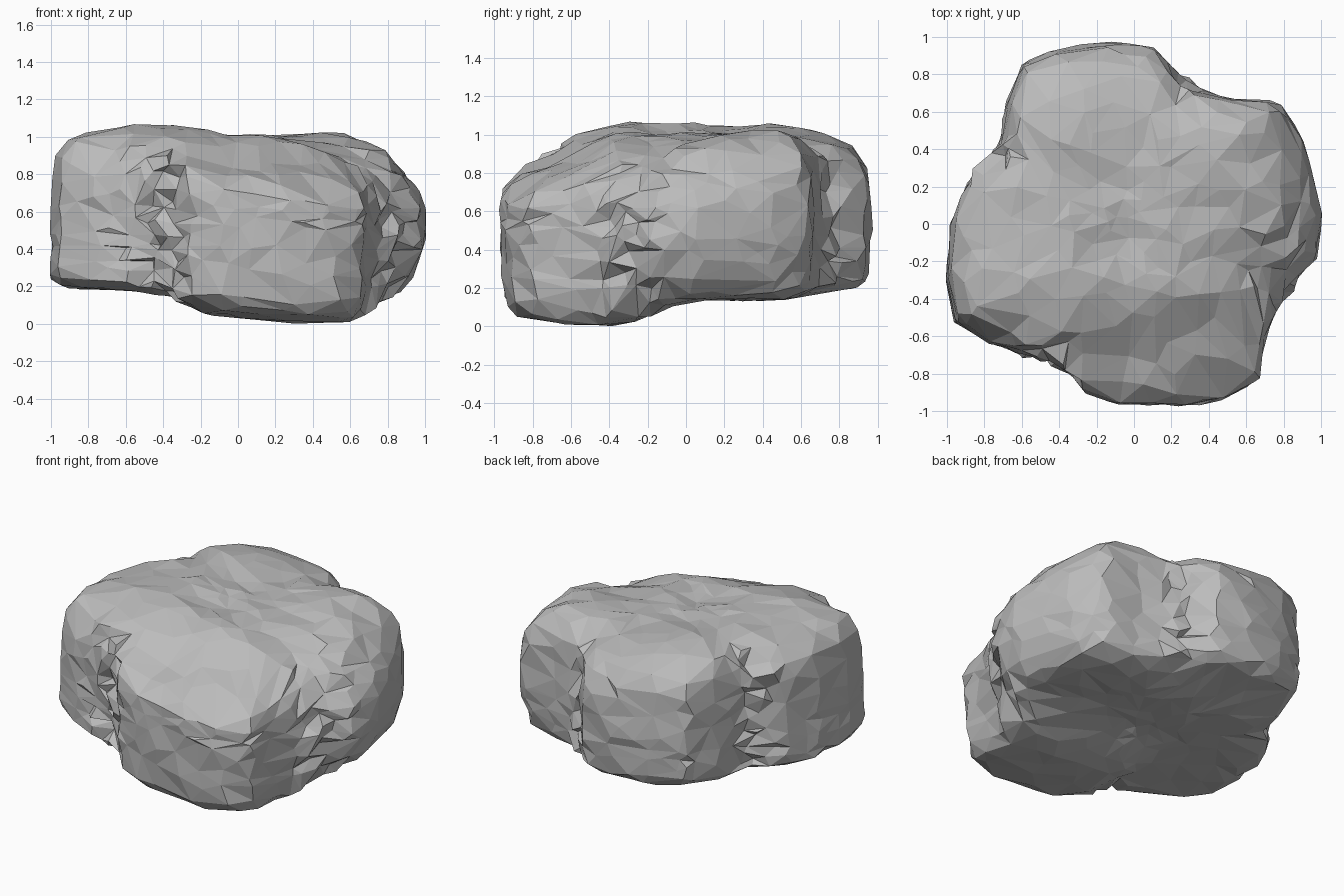
import bpy, bmesh, math, random
from mathutils import Vector, noise

random.seed(4)
cube = bpy.data.objects.get("Cube")
if cube:
    bpy.data.objects.remove(cube)

# Plan outline of the boulder, counter-clockwise
OUTLINE = [(1, .05), (.95, .3), (.88, .5), (.79, .635), (.7, .655), (.5, .67), (.35, .71),
           (.24, .77), (.17, .88), (.1, .94), (-.15, .965), (-.4, .935), (-.6, .85),
           (-.68, .65), (-.71, .45), (-.79, .33), (-.9, .2), (-.98, 0), (-1, -.3),
           (-.95, -.53), (-.8, -.62), (-.6, -.7), (-.36, -.77), (-.27, -.89),
           (-.1, -.96), (.25, -.965), (.5, -.93), (.67, -.82), (.69, -.65),
           (.76, -.45), (.87, -.3), (.98, -.15)]


def smooth(a, b, t):
    t = min(max((t - a) / (b - a), 0), 1)
    return t * t * (3 - 2 * t)


def outline_radius(dx, dy):
    """Distance from the axis to the outline in a unit direction."""
    for (ax, ay), (bx, by) in zip(OUTLINE, OUTLINE[1:] + OUTLINE[:1]):
        ca, cb = dx * ay - dy * ax, dx * by - dy * bx
        if ca <= 0 < cb and ax * dx + ay * dy > 0:
            t = ca / (ca - cb)
            return math.hypot(ax + t * (bx - ax), ay + t * (by - ay))
    return 1


def top_height(x, y):
    z = 1.0 + .055 * smooth(0, -.35, x) + .04 * smooth(.2, .5, x) * smooth(0, .4, y)
    z -= .08 * smooth(.7, .95, x)
    # Front lobe falls away forwards and to the side, the left shoulder less so
    front = smooth(-.4, -.1, x)
    z -= front * .44 * max(0, -y - .38) + (1 - front) * .4 * max(0, -y - .42)
    z -= .1 * smooth(0, .65, x) * smooth(.2, -.3, y)
    return z - .04 * smooth(.6, 1, y)


def bottom_height(x, y):
    lobe = smooth(-.42, -.1, x) * smooth(.1, -.4, y) * smooth(.9, .66, x)
    keel = .005 + .04 * smooth(.4, -.15, x) + .03 * smooth(-.5, -.95, y)
    return (.14 + .05 * smooth(-.1, -.8, x) + .05 * smooth(.4, .9, y)) * (1 - lobe) + keel * lobe


def broken(x, y):
    """How rough the stone is around its cracked corners."""
    spots = [(-.45, -.75, .36), (.83, -.3, .36), (-.78, .35, .2), (.25, .75, .15)]
    return max(smooth(r, 0, math.hypot(x - a, y - b)) for a, b, r in spots)


def shape(d):
    flat = max(math.hypot(d.x, d.y), 1e-6)
    dx, dy = d.x / flat, d.y / flat
    # Squared-off profile: sharp underneath and in front, softer on the right flank
    flank = smooth(.5, 1, dx)
    p = 13 - 4 * flank if d.z < 0 else 5.5 - 2 * flank + 7 * smooth(-.6, -1, dy)
    rise = abs(d.z) * 1.6
    k = (flat ** p + rise ** p) ** (-1 / p)
    f, h = flat * k, math.copysign(rise * k, d.z)
    r = outline_radius(dx, dy) * f
    r *= 1 - smooth(0, -1.4, h) * (.03 * smooth(-1, 0, dx) + .09 * flank)
    x, y = dx * r, dy * r
    high, low = top_height(x, y), bottom_height(x, y)
    z = .5 + h * ((high - .5) if h > 0 else (.5 - low))
    # Chipped layers on top and jagged cracks at the corners
    v = Vector((x, y, z))
    layers = noise.noise(Vector((x * 2.2, y * 5, z * 3)))
    chip = noise.noise(v * 5 + Vector((7, 3, 1)))
    rough = broken(x, y)
    if h > .8:
        v.z += .025 * layers + .015 * chip
    push = .015 * chip + rough * .09 * (noise.noise(v * 9) - .15)
    v.x += dx * push * f
    v.y += dy * push * f
    jitter = .007 + .018 * rough
    return v + Vector([random.uniform(-1, 1) * jitter for _ in range(3)])


# Boulder body
bm = bmesh.new()
bmesh.ops.create_icosphere(bm, subdivisions=5, radius=1)
for vert in bm.verts:
    vert.co = shape(vert.co.normalized())

# Rest the body on the ground
lowest = min(v.co.z for v in bm.verts)
bmesh.ops.translate(bm, verts=bm.verts, vec=(0, 0, -lowest))

mesh = bpy.data.meshes.new("boulder")
bm.to_mesh(mesh)
bm.free()
boulder = bpy.data.objects.new("boulder", mesh)
bpy.context.collection.objects.link(boulder)

# Irregular facets
facets = boulder.modifiers.new("facets", 'DECIMATE')
facets.ratio = .25

# Stone colour
stone = bpy.data.materials.new("grey stone")
stone.use_nodes = True
colour = (.5, .5, .5, 1)
stone.diffuse_color = colour
stone.node_tree.nodes["Principled BSDF"].inputs["Base Color"].default_value = colour
mesh.materials.append(stone)
